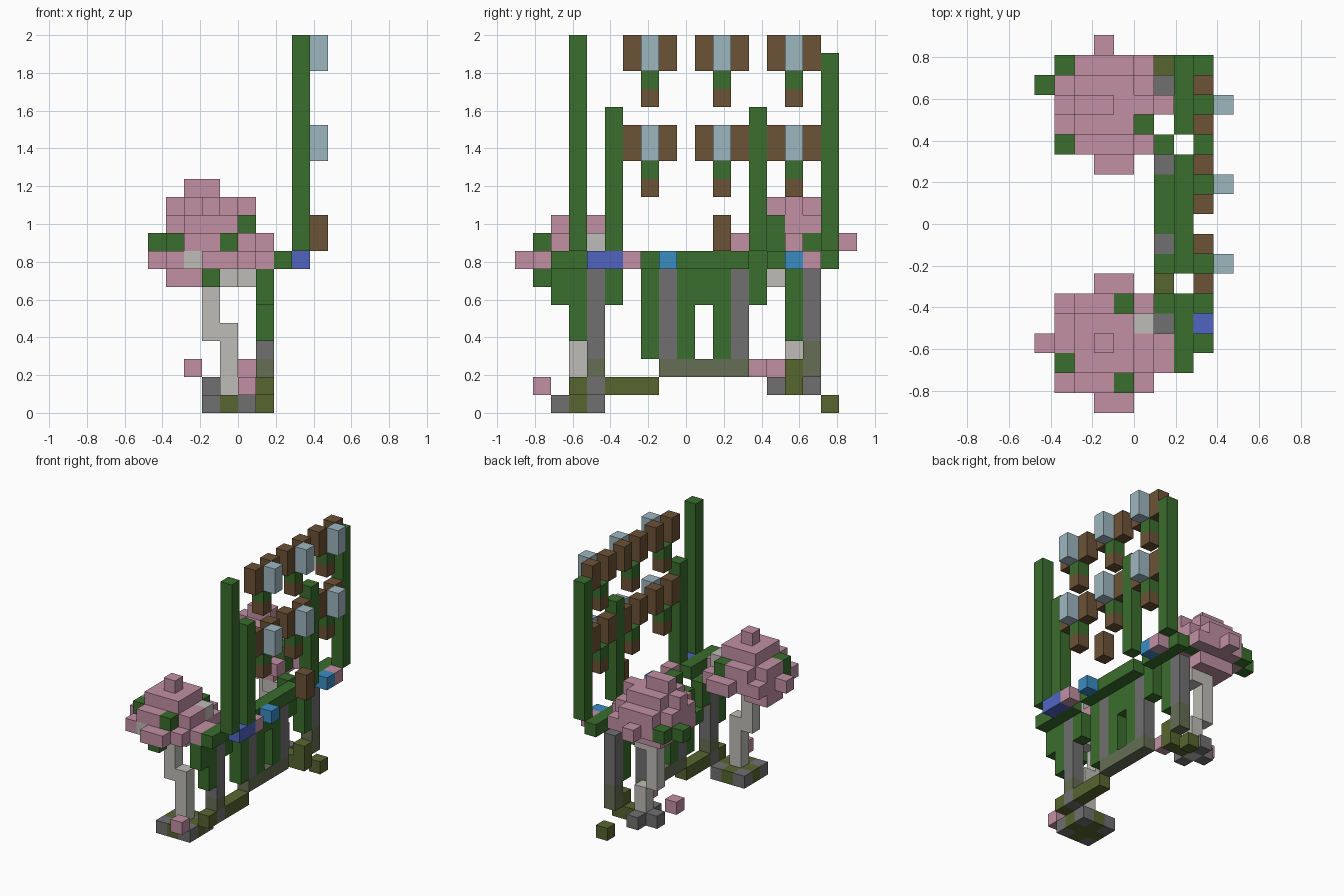
import bpy
import bmesh
from itertools import product
from mathutils import Vector

if "Cube" in bpy.data.objects:
    bpy.data.objects.remove(bpy.data.objects["Cube"], do_unlink=True)

UNIT = 2 / 21
ORIGIN = Vector((-5, -9.5, 0))
SIDES = [Vector(s) for s in ((1, 0, 0), (-1, 0, 0), (0, 1, 0), (0, -1, 0), (0, 0, 1), (0, 0, -1))]
occupied = set()


def material(name, code):
    mat = bpy.data.materials.new(name)
    mat.use_nodes = True
    srgb = [c / 255 for c in bytes.fromhex(code)]
    color = [((c + 0.055) / 1.055) ** 2.4 for c in srgb] + [1]
    mat.diffuse_color = color
    mat.node_tree.nodes["Principled BSDF"].inputs["Base Color"].default_value = color
    return mat


green = material("leaf green", "3a6d2d")
olive = material("moss olive", "57652f")
mossy = material("mossy stone", "656d53")
stone = material("stone grey", "707070")
bark = material("pale bark", "bdbcb7")
pink = material("blossom pink", "c190a3")
brown = material("wood brown", "6c5236")
glass = material("pale glass", "9eb6c0")
blue = material("deep blue", "5064c0")
sky = material("sky blue", "3b8cc2")


def span(value):
    first, last = value if isinstance(value, tuple) else (value, value)
    return range(first, last + 1)


def box(x, y, z):
    """Cells of a block; each axis is one index or an inclusive pair."""
    return set(product(span(x), span(y), span(z)))


def part(name, mat, *boxes):
    """Make one closed blocky object from free cells, with merged flat faces."""
    cells = set().union(*boxes) - occupied
    occupied.update(cells)
    bm = bmesh.new()
    for cell in cells:
        middle = Vector(cell) + Vector((0.5, 0.5, 0.5)) + ORIGIN
        for side in SIDES:
            if tuple(int(a + b) for a, b in zip(cell, side)) in cells:
                continue
            u = Vector((side.y, side.z, side.x)) / 2
            v = side.cross(u)
            center = middle + side / 2
            corners = (center - u - v, center + u - v, center + u + v, center - u + v)
            bm.faces.new([bm.verts.new(c * UNIT) for c in corners])
    bmesh.ops.remove_doubles(bm, verts=bm.verts, dist=UNIT / 100)
    mesh = bpy.data.meshes.new(name)
    bm.to_mesh(mesh)
    bm.free()
    mesh.materials.append(mat)
    bpy.context.collection.objects.link(bpy.data.objects.new(name, mesh))


# Tall posts
for y, top in ((3, 20), (5, 16), (13, 16), (17, 19)):
    part("tall_post", green, box(8, y, (9, top)))

# Hanging window and planter groups, two storeys of three
for y, z in product((7, 11, 15), (14, 19)):
    part("window_pane", glass, box(9, y, (z, z + 1)))
    part("shutters", brown, *[box(8, y + d, (z, z + 1)) for d in (-1, 1)])
    part("planter_leaf", green, box(8, y, z - 1))
    part("planter_pot", brown, box(8, y, z - 2))
part("door", brown, box(9, 11, (9, 10)))

# Ledge with flowers along its outer edge
part("ledge", green, *[box(7, y, 8) for y in ((2, 5), (7, 12), (14, 17))])
part("blue_flowers", blue, box(8, (4, 5), 8))
part("sky_flowers", sky, *[box(8, y, 8) for y in (8, 15)])
part("pink_flowers", pink, *[box(8, y, 8) for y in (6, 16)])

# Wall: stone columns, hanging vines, mossy footing
part("stone_columns", stone, box(6, 4, (3, 7)), box(6, 4, 1), box(6, 8, (3, 7)),
     box(6, 12, (3, 7)), box(6, 16, (4, 7)))
part("mossy_footing", mossy, box(6, (8, 12), 2), box(6, 4, 2), box(6, 16, (2, 3)))
part("wall_vines", green, box(6, 7, (3, 7)), box(6, 9, (3, 7)), box(6, 11, (3, 7)),
     box(6, 10, (6, 7)))
part("side_vines", green, box(6, 2, (6, 7)), box(6, 3, (4, 7)), box(6, 5, (6, 7)),
     box(6, 13, (6, 8)), box(6, 15, (4, 7)))
part("moss_path", olive, box(6, (5, 7), 1), box(6, 3, 1), box(6, 15, (1, 2)), box(6, 17, 0))


def trunk(name, y, bottom, joint):
    part(name, bark, box(4, y, (bottom, joint)), box(3, y, (4, 6)), box((3, 4), y, 7))


# Front tree: trunk, square planter, crown
trunk("front_trunk", 3, 1, 4)
part("front_planter_corners", stone, *[box(x, y, 0) for x in (3, 5) for y in (2, 4)])
part("front_planter_edges", olive, box(4, (2, 4), 0), box((3, 5), 3, 0))
part("front_crown_leaves", green, box(4, 1, (8, 9)), box(4, 5, (8, 9)),
     box(1, 2, (8, 9)), box(3, 1, 7))
part("front_crown_twigs", bark, box(2, 1, 8), box(5, 4, 9))
part("front_crown", pink, box((1, 5), (1, 5), 8), box((0, 6), 3, 8), box(6, 2, 8),
     box((3, 4), (0, 6), 8), box((2, 5), (2, 4), 9), box((1, 4), (3, 4), 9),
     box((2, 4), (1, 5), 9), box((2, 4), (2, 4), 10), box(3, 3, 11), box((1, 2), (3, 4), 7))

# Back tree: trunk, cross-shaped planter, crown
trunk("back_trunk", 15, 1, 3)
part("back_branch", bark, box((4, 5), 14, 7))
part("back_planter", stone, box(3, 15, 1), box(4, (14, 16), 1))
part("back_planter_moss", olive, box(5, 15, 1))
part("back_crown_leaves", green, box(1, 17, 9), box(0, 16, 9), box(5, 14, (9, 10)),
     box(1, 13, 9), box(5, 16, 9))
part("back_crown_twigs", bark, box(2, 13, 9))
part("back_crown", pink, box((1, 5), (13, 17), 9), box((1, 6), 15, 9), box((3, 4), 12, 9),
     box(3, 18, 9), box((2, 4), (13, 17), 10), box((1, 5), (14, 16), 10),
     box((2, 4), (14, 16), 11), box((1, 5), 15, 11), box((2, 3), 15, 12),
     box((2, 4), (14, 16), 8))

# Fallen blossoms
part("fallen_blossoms", pink, box(5, 1, 1), box(5, 13, 2), box(2, 14, 2))
